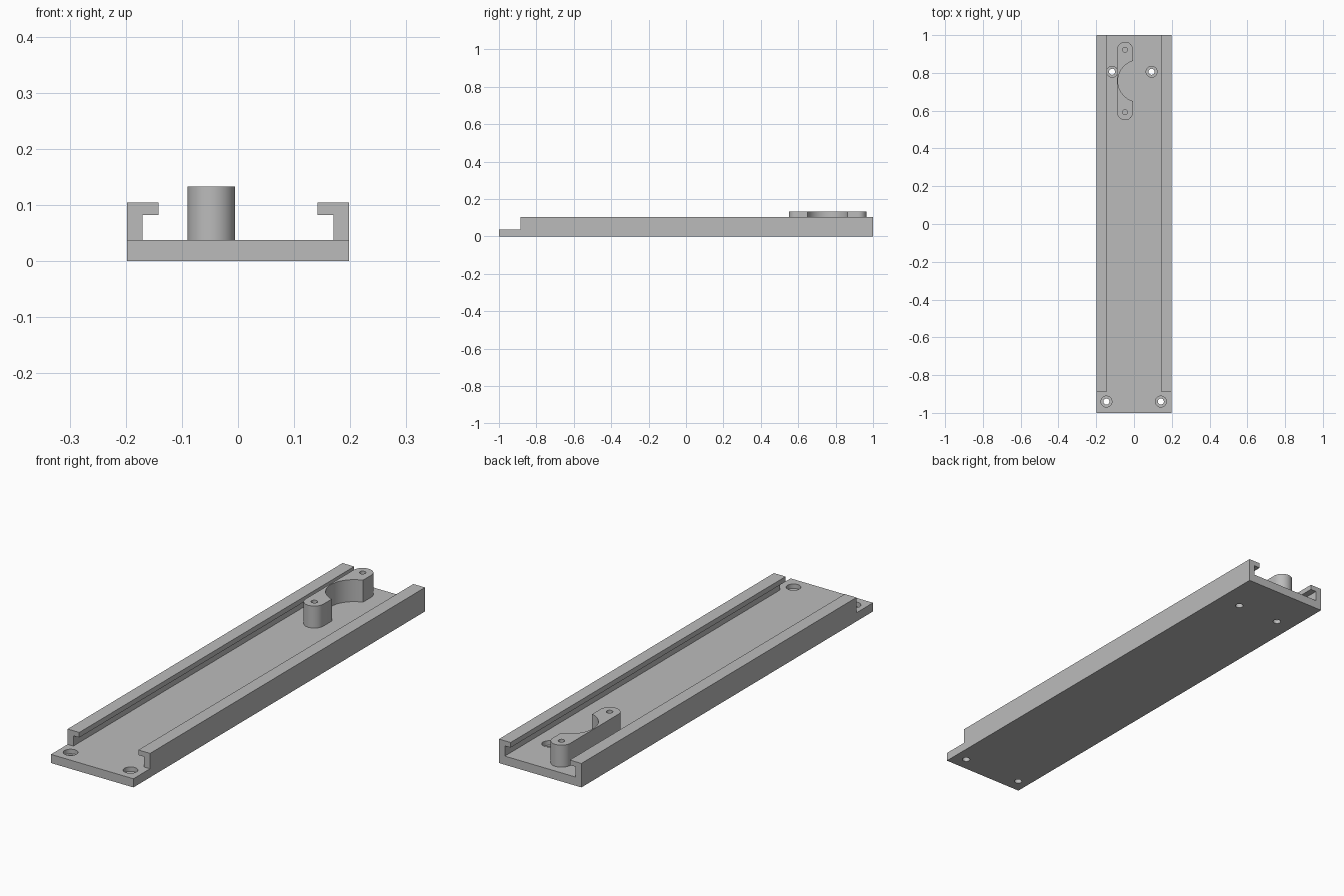
import bpy
import bmesh
from math import cos, sin, pi, asin
from mathutils import Vector

cube = bpy.data.objects.get("Cube")
if cube:
    bpy.data.objects.remove(cube, do_unlink=True)

grey = bpy.data.materials.new("plain grey")
grey.use_nodes = True
grey.diffuse_color = (0.5, 0.5, 0.5, 1)
grey.node_tree.nodes["Principled BSDF"].inputs["Base Color"].default_value = grey.diffuse_color


def extrude(name, outline, offset):
    """Solid from a closed 3D outline swept along an offset."""
    bm = bmesh.new()
    face = bm.faces.new([bm.verts.new(p) for p in outline])
    swept = bmesh.ops.extrude_face_region(bm, geom=[face])["geom"]
    verts = [v for v in swept if isinstance(v, bmesh.types.BMVert)]
    bmesh.ops.translate(bm, verts=verts, vec=Vector(offset))
    bmesh.ops.recalc_face_normals(bm, faces=bm.faces)
    mesh = bpy.data.meshes.new(name)
    bm.to_mesh(mesh)
    bm.free()
    mesh.materials.append(grey)
    obj = bpy.data.objects.new(name, mesh)
    bpy.context.collection.objects.link(obj)
    return obj


def arc(x, y, r, start, end, steps):
    return [(x + r * cos(start + (end - start) * i / steps),
             y + r * sin(start + (end - start) * i / steps)) for i in range(steps + 1)]


def cylinder(name, x, y, r, bottom, top):
    ring = arc(x, y, r, 0, 2 * pi, 40)[:-1]
    return extrude(name, [(a, b, bottom) for a, b in ring], (0, 0, top - bottom))


def cut(obj, cutters):
    for cutter in cutters:
        cutter.hide_render = True
        mod = obj.modifiers.new("cut", "BOOLEAN")
        mod.operation = "DIFFERENCE"
        mod.solver = "EXACT"
        mod.object = cutter
    deps = bpy.context.evaluated_depsgraph_get()
    mesh = bpy.data.meshes.new_from_object(obj.evaluated_get(deps))
    obj.modifiers.clear()
    obj.data = mesh
    for cutter in cutters:
        bpy.data.objects.remove(cutter, do_unlink=True)


FLOOR, RAIL_TOP, POST_TOP = 0.0375, 0.104, 0.133

# Channel: base plate with two inward-lipped rails
half = [(0.198, 0), (0.198, RAIL_TOP), (0.142, RAIL_TOP),
        (0.142, 0.082), (0.17, 0.082), (0.17, FLOOR)]
profile = half + [(-x, z) for x, z in reversed(half)]
channel = extrude("channel_base", [(x, -1, z) for x, z in profile], (0, 2, 0))

# Rails stop short of the front edge, leaving a flat tongue
tongue = extrude("tongue_cutter", [(-0.3, -1.1, FLOOR), (0.3, -1.1, FLOOR),
                                   (0.3, -0.886, FLOOR), (-0.3, -0.886, FLOOR)], (0, 0, 0.2))
cutters = [tongue]

# Four counterbored mounting holes
for x, y in [(-0.146, -0.94), (0.142, -0.94), (-0.116, 0.806), (0.093, 0.806)]:
    cutters.append(cylinder("shaft_cutter", x, y, 0.016, -0.05, 0.06))
    cutters.append(cylinder("bore_cutter", x, y, 0.029, 0.018, 0.06))
cut(channel, cutters)

# Upright bracket: rounded bar with a circular bite on its right side
R, CX, LOW, HIGH = 0.0425, -0.0475, 0.592, 0.922
MID, BITE, BITE_X = (LOW + HIGH) / 2, 0.111, 0.026
reach = pi - asin((BITE_X - CX - R) / BITE) - pi / 2
outline = (arc(CX, HIGH, R, 0, pi, 20) + arc(CX, LOW, R, pi, 2 * pi, 20)
           + arc(BITE_X, MID, BITE, pi + reach, pi - reach, 28))
bracket = extrude("bracket", [(x, y, FLOOR) for x, y in outline], (0, 0, POST_TOP - FLOOR))
cut(bracket, [cylinder("screw_cutter", CX, y, 0.013, FLOOR + 0.002, POST_TOP + 0.05)
              for y in (LOW, HIGH)])

# Smooth round walls, keep hard edges
bpy.ops.object.select_all(action="DESELECT")
for obj in (channel, bracket):
    obj.select_set(True)
bpy.context.view_layer.objects.active = channel
bpy.ops.object.shade_smooth_by_angle(angle=pi / 6)
